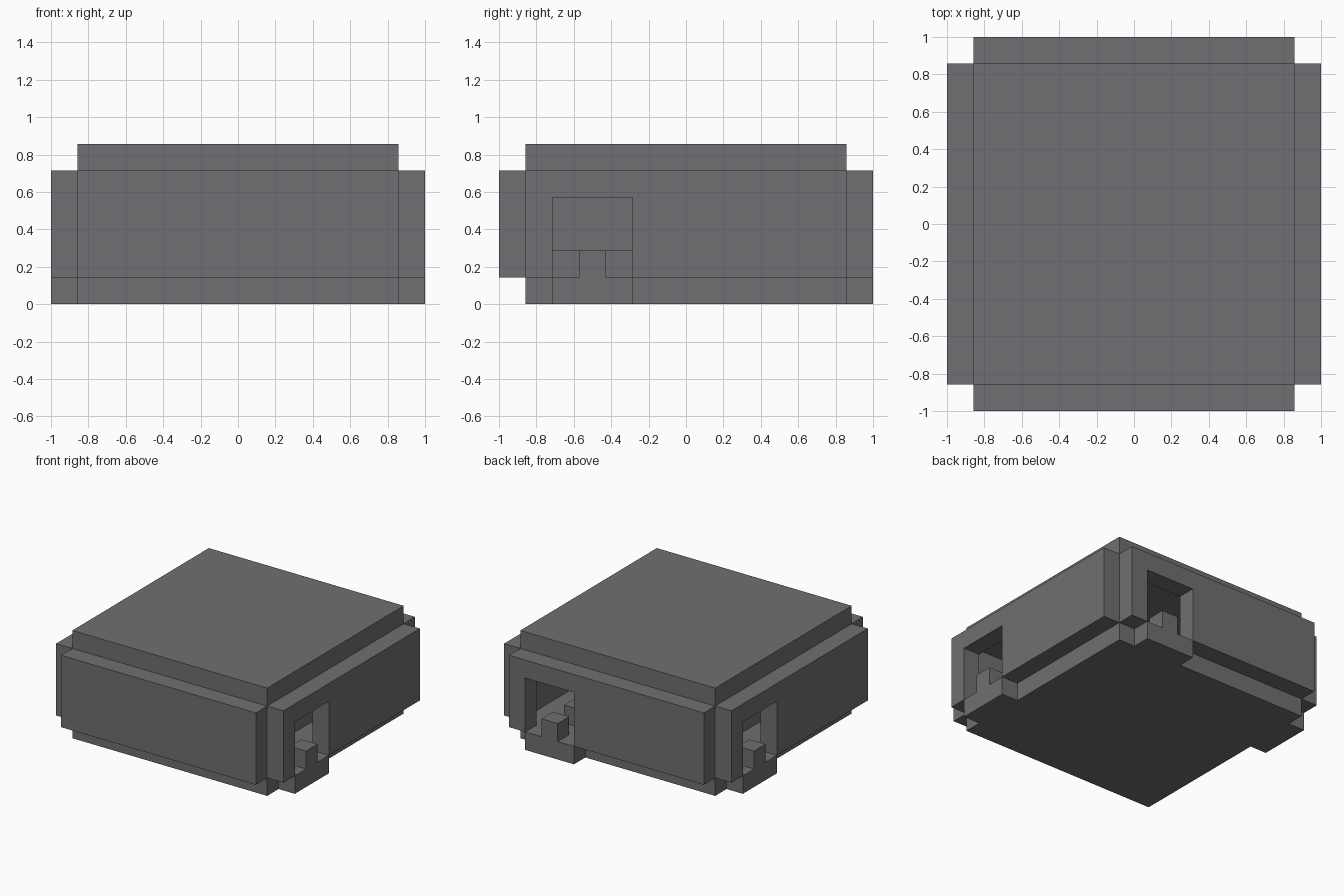
import bpy
import bmesh
from math import pi
from mathutils import Matrix

U = 1 / 7  # one grid step of the block design

if "Cube" in bpy.data.objects:
    bpy.data.objects.remove(bpy.data.objects["Cube"], do_unlink=True)

grey = bpy.data.materials.new("stone_grey")
grey.use_nodes = True
colour = (0.163, 0.156, 0.166, 1)
grey.diffuse_color = colour
grey.node_tree.nodes["Principled BSDF"].inputs["Base Color"].default_value = colour


def extrude_profile(name, profile, x0, x1, angle=0.0):
    """Extrude a (y, z) outline from x0 to x1, then turn it about z."""
    bm = bmesh.new()
    face = bm.faces.new([bm.verts.new((x0 * U, y * U, z * U)) for y, z in profile])
    grown = bmesh.ops.extrude_face_region(bm, geom=[face], use_keep_orig=True)
    moved = [g for g in grown["geom"] if isinstance(g, bmesh.types.BMVert)]
    bmesh.ops.translate(bm, verts=moved, vec=((x1 - x0) * U, 0, 0))
    bmesh.ops.rotate(bm, verts=bm.verts, cent=(0, 0, 0), matrix=Matrix.Rotation(angle, 3, "Z"))
    bmesh.ops.recalc_face_normals(bm, faces=bm.faces)
    mesh = bpy.data.meshes.new(name)
    bm.to_mesh(mesh)
    bm.free()
    mesh.materials.append(grey)
    obj = bpy.data.objects.new(name, mesh)
    bpy.context.collection.objects.link(obj)
    return obj


def rectangle(y, z0, z1):
    return [(-y, z0), (y, z0), (y, z1), (-y, z1)]


# Floor, raised inner slab and lid
extrude_profile("floor", rectangle(6, 0, 1), -6, 6)
extrude_profile("inner_slab", rectangle(5, 1, 2), -4, 4)
extrude_profile("lid", rectangle(6, 5, 6), -6, 6)

# Plain front wall
extrude_profile("front_wall", rectangle(6, 1, 5), 6, 7, -pi / 2)

# Three walls with a doorway, each with a stepped sill below it
doorway_wall = [(-6, 1), (-5, 1), (-5, 4), (-2, 4), (-2, 1), (6, 1), (6, 5), (-6, 5)]
stepped_sill = [(-5, 0), (-2, 0), (-2, 1), (-3, 1), (-3, 2), (-4, 2), (-4, 1), (-5, 1)]
for turn, side in enumerate(("left", "back", "right")):
    extrude_profile(side + "_wall", doorway_wall, 6, 7, turn * pi / 2)
    extrude_profile(side + "_sill", stepped_sill, 6, 7, turn * pi / 2)
